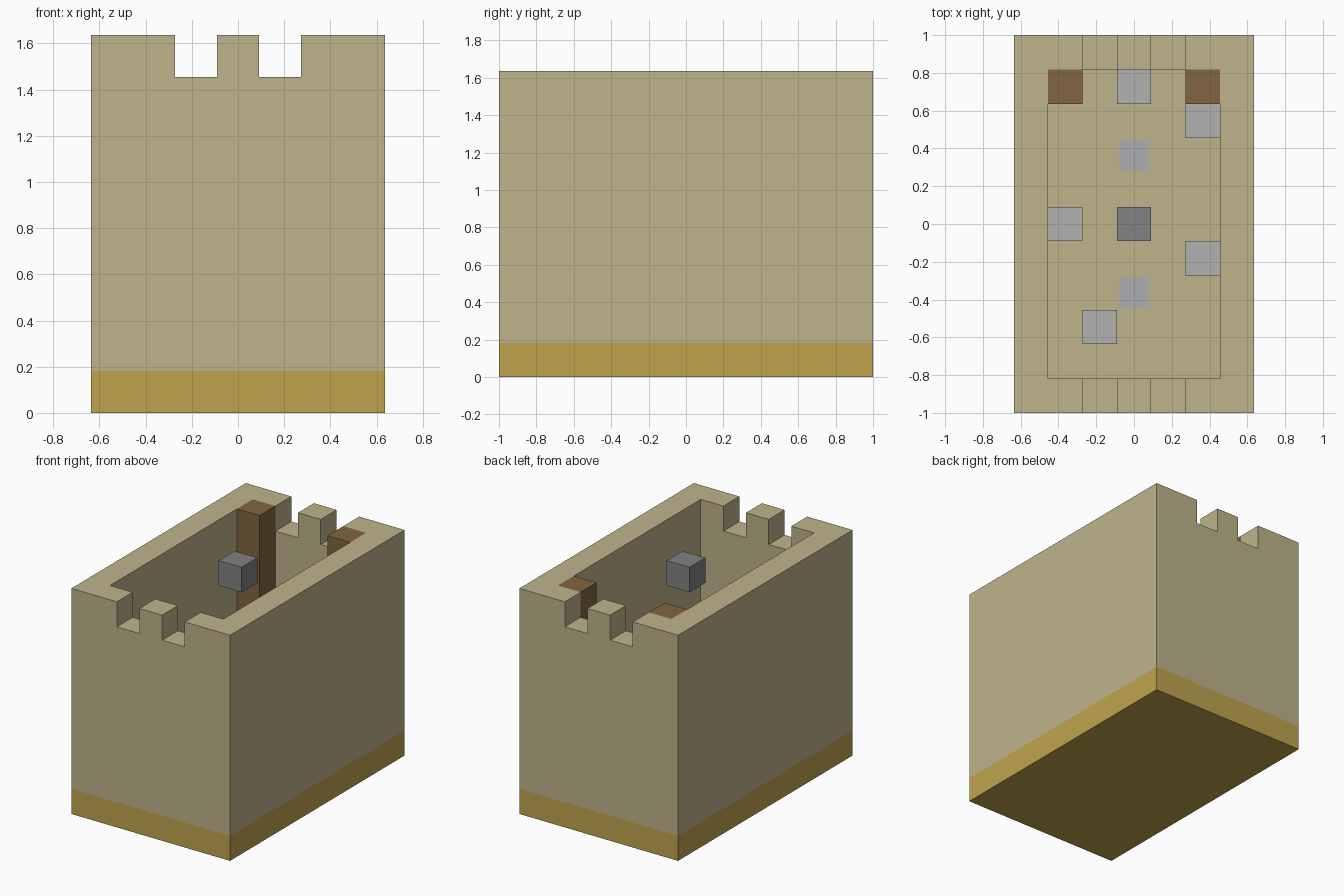
import bpy
import bmesh
from mathutils import Matrix, Vector

U = 2 / 11  # one block

if "Cube" in bpy.data.objects:
    bpy.data.objects.remove(bpy.data.objects["Cube"], do_unlink=True)


def material(name, r, g, b):
    m = bpy.data.materials.new(name)
    m.use_nodes = True
    m.diffuse_color = (r, g, b, 1)
    m.node_tree.nodes["Principled BSDF"].inputs["Base Color"].default_value = (r, g, b, 1)
    return m


sandstone = material("sandstone", 0.52, 0.455, 0.26)
gold_sand = material("gold_sand", 0.52, 0.37, 0.075)
wood = material("brown_wood", 0.22, 0.133, 0.051)
light_stone = material("light_stone", 0.44, 0.44, 0.435)
pale_stone = material("pale_stone", 0.42, 0.425, 0.44)
dark_stone = material("dark_stone", 0.223, 0.223, 0.225)


def box(name, low, high, mat):
    """Axis-aligned box between two corners given in blocks."""
    low, high = Vector(low) * U, Vector(high) * U
    size = high - low
    bm = bmesh.new()
    bmesh.ops.create_cube(bm, size=1, matrix=Matrix.Translation((low + high) / 2)
                          @ Matrix.Diagonal((*size, 1)))
    mesh = bpy.data.meshes.new(name)
    bm.to_mesh(mesh)
    bm.free()
    mesh.materials.append(mat)
    obj = bpy.data.objects.new(name, mesh)
    bpy.context.collection.objects.link(obj)
    return obj


def block(name, x, y, z, mat, height=1):
    return box(name, (x - .5, y - .5, z), (x + .5, y + .5, z + height), mat)


# Fort shell: solid block with the room and the battlement gaps cut out
fort = box("fort_walls", (-3.5, -5.5, 0), (3.5, 5.5, 9), sandstone)
cutters = [box("room_cutter", (-2.5, -4.5, 2), (2.5, 4.5, 10), sandstone)]
for side in (-1, 1):
    cutters.append(box("gap_cutter", (side - .5, -6, 8), (side + .5, 6, 10), sandstone))
for cutter in cutters:
    cutter.hide_render = True
    mod = fort.modifiers.new("cut", "BOOLEAN")
    mod.operation = "DIFFERENCE"
    mod.solver = "EXACT"
    mod.object = cutter
bpy.context.view_layer.update()
carved = bpy.data.meshes.new_from_object(
    fort.evaluated_get(bpy.context.evaluated_depsgraph_get()))
fort.modifiers.clear()
fort.data = carved
for cutter in cutters:
    bpy.data.objects.remove(cutter, do_unlink=True)

# Sand course: split the shell one block up and colour the lower faces
carved.materials.clear()
carved.materials.append(sandstone)
carved.materials.append(gold_sand)
bm = bmesh.new()
bm.from_mesh(carved)
bmesh.ops.bisect_plane(bm, geom=bm.verts[:] + bm.edges[:] + bm.faces[:],
                       plane_co=(0, 0, U), plane_no=(0, 0, 1))
for face in bm.faces:
    face.material_index = int(face.calc_center_median().z < U)
bm.to_mesh(carved)
bm.free()

# Wooden corner posts at the back
for name, x in (("left_post", 2), ("right_post", -2)):
    block(name, x, 4, 2, wood, 7)

# Loose stone blocks on the floor
for x, y in ((0, 4), (2, 3), (-2, 0), (2, -1), (-1, -3)):
    block("floor_stone", x, y, 2, light_stone)

# Pale floor tiles, almost flush
for y in (-2, 2):
    box("floor_tile", (-.43, y - .43, 2), (.43, y + .43, 2.02), pale_stone)

# Dark block hanging in the middle
block("floating_stone", 0, 0, 8, dark_stone)
